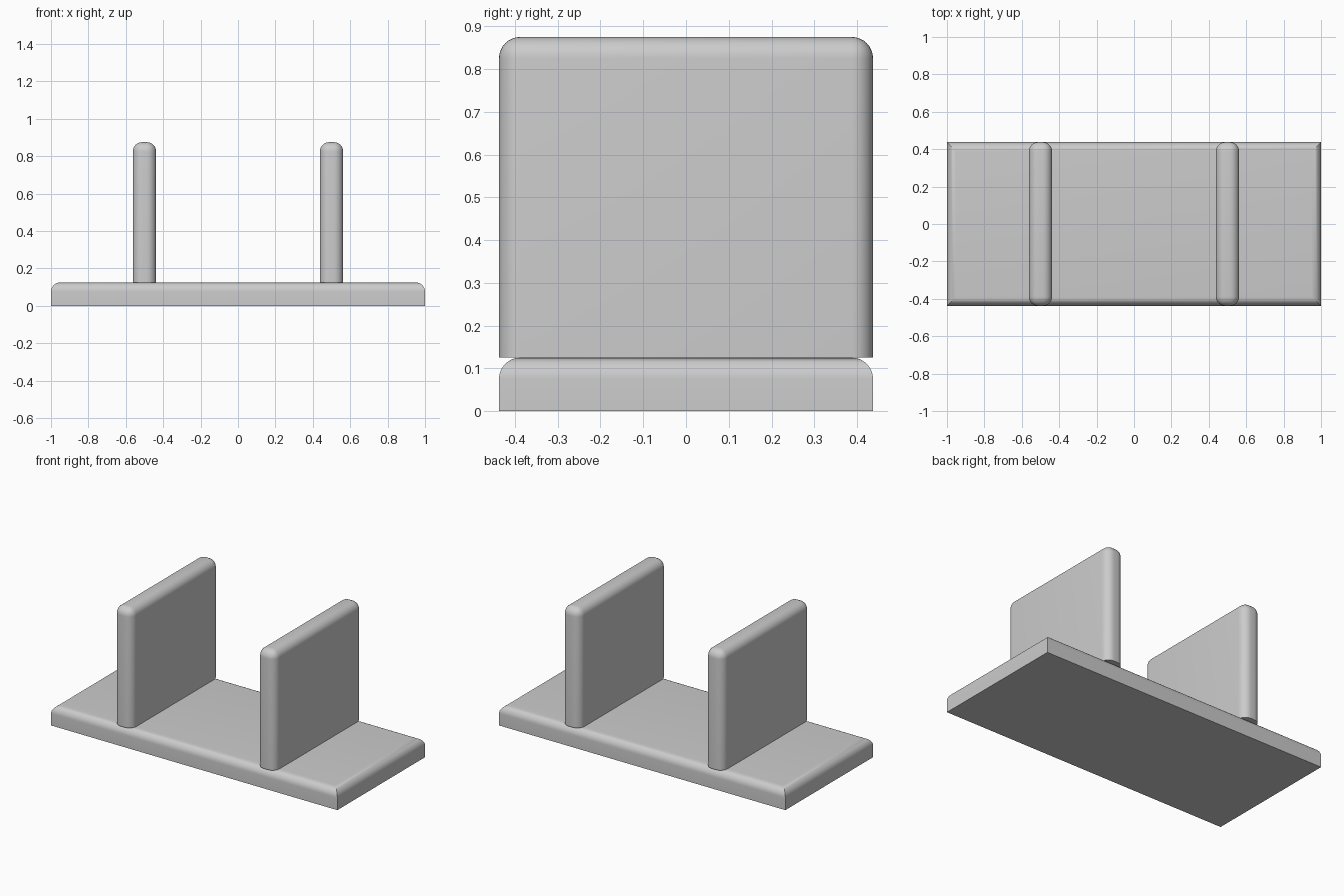
import bpy
import bmesh
import math
from mathutils import Vector

default_cube = bpy.data.objects.get("Cube")
if default_cube:
    bpy.data.objects.remove(default_cube, do_unlink=True)

grey = bpy.data.materials.new("light grey")
grey.use_nodes = True
grey.diffuse_color = (0.6, 0.6, 0.6, 1)
grey.node_tree.nodes["Principled BSDF"].inputs["Base Color"].default_value = (0.6, 0.6, 0.6, 1)


def rounded_slab(name, size, centre, round_uprights):
    """Box with a flat, sharp-edged bottom and rounded upper edges."""
    bm = bmesh.new()
    bmesh.ops.create_cube(bm, size=1)
    for v in bm.verts:
        v.co = Vector(a * b for a, b in zip(v.co, size))

    def wanted(edge):
        on_top = [v.co.z > 0 for v in edge.verts]
        return all(on_top) or (round_uprights and any(on_top))

    bmesh.ops.bevel(bm, geom=[e for e in bm.edges if wanted(e)], offset=0.05,
                    segments=8, profile=0.5, affect='EDGES', clamp_overlap=True)
    bmesh.ops.recalc_face_normals(bm, faces=bm.faces)

    # Smooth roundings, crisp corners
    for f in bm.faces:
        f.smooth = True
    for e in bm.edges:
        e.smooth = e.calc_face_angle(0) < math.radians(30)

    mesh = bpy.data.meshes.new(name)
    bm.to_mesh(mesh)
    bm.free()
    mesh.materials.append(grey)
    obj = bpy.data.objects.new(name, mesh)
    obj.location = centre
    bpy.context.collection.objects.link(obj)
    return obj


# Base plate: only its upper rim is rounded
rounded_slab("base_plate", (2, 0.875, 0.125), (0, 0, 0.0625), False)

# Two upright panels, rounded along the top and the upright edges
for side, x in (("left", 0.5), ("right", -0.5)):
    rounded_slab(side + "_panel", (0.125, 0.875, 0.75), (x, 0, 0.5), True)
